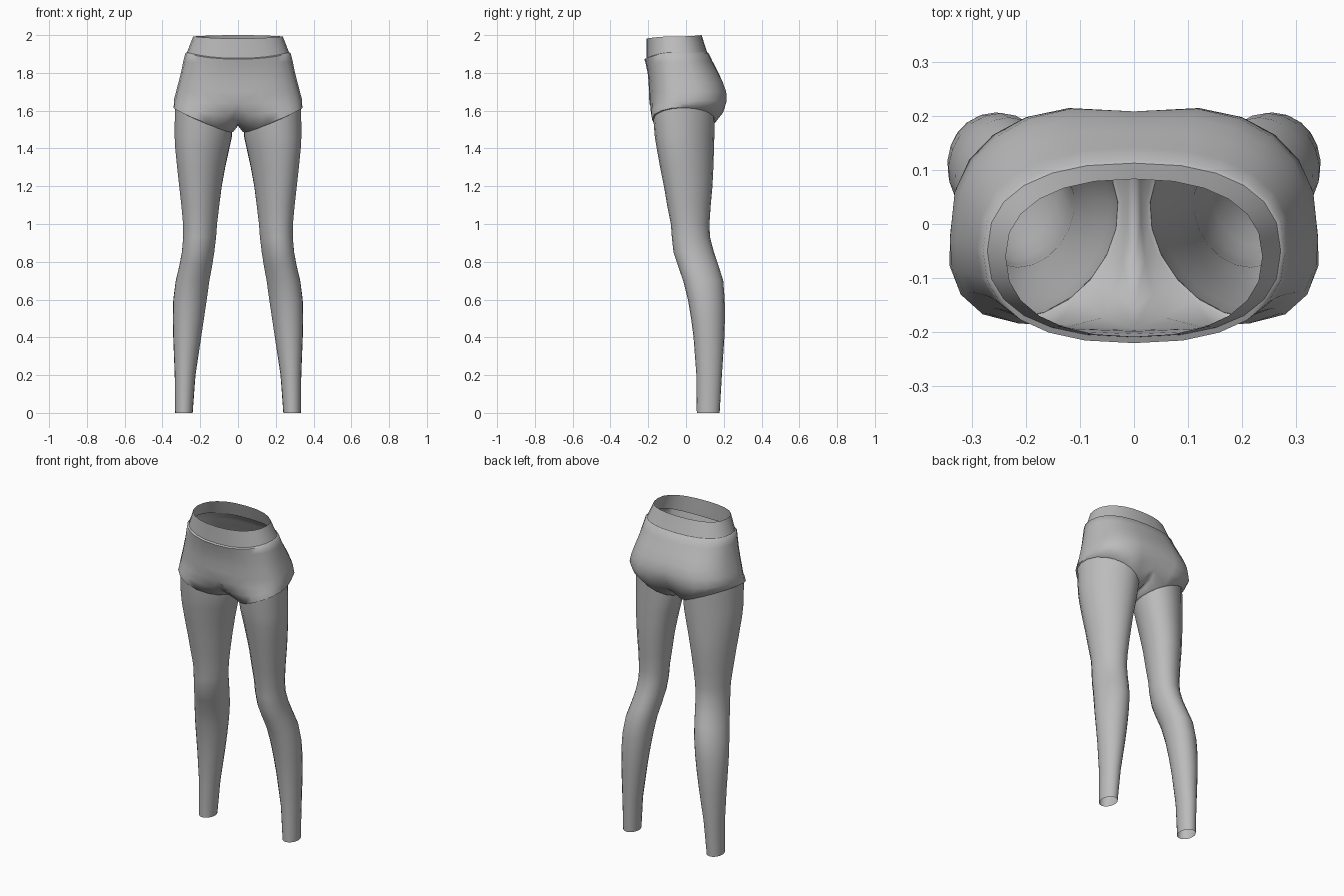
import bpy, bmesh
from math import sin, cos, pi, radians, copysign

if "Cube" in bpy.data.objects:
    bpy.data.objects.remove(bpy.data.objects["Cube"])

grey = bpy.data.materials.new("grey fabric")
grey.diffuse_color = (0.5, 0.5, 0.5, 1)
grey.use_nodes = True
grey.node_tree.nodes["Principled BSDF"].inputs["Base Color"].default_value = grey.diffuse_color

# Leg profile: z, inner x, outer x, front y, back y
LEG = [(0, .24, .333, .057, .178), (.2, .225, .335, .055, .19), (.4, .195, .343, .04, .203),
       (.5, .18, .345, .027, .206), (.6, .165, .343, .01, .205), (.7, .151, .33, -.015, .197),
       (.78, .136, .311, -.043, .172), (.85, .125, .298, -.066, .148), (.93, .115, .291, -.075, .127),
       (1.0, .11, .292, -.08, .124), (1.1, .098, .301, -.1, .131), (1.2, .085, .312, -.117, .14),
       (1.3, .067, .323, -.137, .145), (1.4, .045, .333, -.155, .148), (1.46, .032, .336, -.165, .15),
       (1.64, .018, .335, -.18, .155)]


def leg_point(t, z, grow=0.0):
    """Point on the leg surface at angle t (0 = outer side) and height z."""
    for a, b in zip(LEG, LEG[1:]):
        if z <= b[0]:
            break
    f = (z - a[0]) / (b[0] - a[0])
    x0, x1, y0, y1 = [p + (q - p) * f for p, q in zip(a[1:], b[1:])]
    lean = 0.22 * min(1, z / 1.4)
    return ((x0 + x1) / 2 + ((x1 - x0) / 2 + grow) * cos(t + lean),
            (y0 + y1) / 2 + ((y1 - y0) / 2 + grow) * sin(t), z)


def hem_z(t):
    return 1.553 + 0.065 * cos(t)


def loft(bm, low, high, closed):
    n = len(high)
    for i in range(n if closed else n - 1):
        j = (i + 1) % n
        bm.faces.new((low[i], low[j], high[j], high[i]))


def add_row(bm, points):
    return [bm.verts.new(p) for p in points]


def finish(bm, name, angle=50):
    me = bpy.data.meshes.new(name)
    bm.to_mesh(me)
    bm.free()
    me.materials.append(grey)
    ob = bpy.data.objects.new(name, me)
    bpy.context.collection.objects.link(ob)
    bpy.ops.object.select_all(action='DESELECT')
    ob.select_set(True)
    bpy.context.view_layer.objects.active = ob
    bpy.ops.object.shade_smooth_by_angle(angle=radians(angle))
    mod = ob.modifiers.new("mirror", 'MIRROR')
    mod.merge_threshold = 0.0005
    return ob


# Legs: open tubes whose top edge follows the hem of the shorts
SEG = 20
angles = [2 * pi * i / SEG for i in range(SEG)]
bm = bmesh.new()
rows = [add_row(bm, [leg_point(t, r[0]) for t in angles]) for r in LEG[:-1]]
rows.append(add_row(bm, [leg_point(t, hem_z(t) + 0.006) for t in angles]))
for lo, hi in zip(rows, rows[1:]):
    loft(bm, lo, hi, True)
finish(bm, "legs")

# Half cross-sections of the torso, from front centre round to back centre
N = 13
half = [-pi / 2 + pi * i / (N - 1) for i in range(N)]


def torso_row(zf, zs, zb, w, yf, yb, cy, power, dent=0.0):
    pts = []
    for a in half:
        c, s = max(0, cos(a)), sin(a)
        if c < 1e-6:
            c = 0
        x = w * c ** (2 / power)
        k = abs(s) ** (2 / power)
        y = cy + k * ((yb - cy) if s > 0 else (yf - cy))
        if s > 0:
            y -= dent * max(0, 1 - x / 0.14)
        z = zs + s * s * ((zb if s > 0 else zf) - zs)
        pts.append((x, y, z))
    return pts


# Shorts: front z, side z, back z, half width, front y, back y, centre y, squareness, dent
TORSO = [(1.64, 1.655, 1.645, .340, -.194, .224, -.03, 2.6, .022),
         (1.70, 1.70, 1.70, .328, -.196, .222, -.03, 2.6, .014),
         (1.75, 1.75, 1.75, .315, -.198, .203, -.035, 2.55, .008),
         (1.80, 1.80, 1.80, .302, -.203, .176, -.04, 2.5, .004),
         (1.85, 1.86, 1.86, .290, -.214, .141, -.045, 2.4, 0),
         (1.873, 1.905, 1.905, .279, -.220, .119, -.05, 2.4, 0),
         (1.878, 1.909, 1.909, .271, -.209, .112, -.05, 2.4, 0)]

CROTCH = [(0, .178, 1.585), (0, .115, 1.54), (0, .02, 1.52), (0, -.08, 1.53), (0, -.155, 1.565)]
M = len(CROTCH)
reach = radians(130)
around = [a * reach / (pi / 2) for a in half]
around += [reach + (2 * pi - 2 * reach) * (i + 1) / (M + 1) for i in range(M)]

bm = bmesh.new()
hole_pts = torso_row(*TORSO[0]) + CROTCH
hem_pts = [leg_point(t, hem_z(t), 0.008) for t in around]
lip_pts = [leg_point(t, hem_z(t) - 0.003, 0.0) for t in around]
mid_pts = []
for i, (p, q) in enumerate(zip(hole_pts, hem_pts)):
    x, y, z = [(u + v) / 2 for u, v in zip(p, q)]
    if i < N:                       # seat and front fullness above the hem
        s = sin(half[i])
        y += 0.02 * s * abs(cos(half[i])) ** 0.3 if s > 0 else 0.006 * s
    mid_pts.append((x, y, z))
lip, hem, mid, hole = [add_row(bm, p) for p in (lip_pts, hem_pts, mid_pts, hole_pts)]
for lo, hi in ((lip, hem), (hem, mid), (mid, hole)):
    loft(bm, lo, hi, True)
low = hole[:N]
for r in TORSO[1:]:
    high = add_row(bm, torso_row(*r))
    loft(bm, low, high, False)
    low = high
finish(bm, "shorts", 60)

# Waistband: open ring, slightly higher at the back
BAND = [(1.876, 1.907, 1.907, .271, -.209, .113, -.05, 2.4),
        (1.93, 1.95, 1.955, .254, -.208, .097, -.055, 2.35),
        (1.982, 1.993, 2.0, .237, -.208, .083, -.06, 2.3)]
bm = bmesh.new()
rows = [add_row(bm, torso_row(*r)) for r in BAND]
for lo, hi in zip(rows, rows[1:]):
    loft(bm, lo, hi, False)
finish(bm, "waistband")
